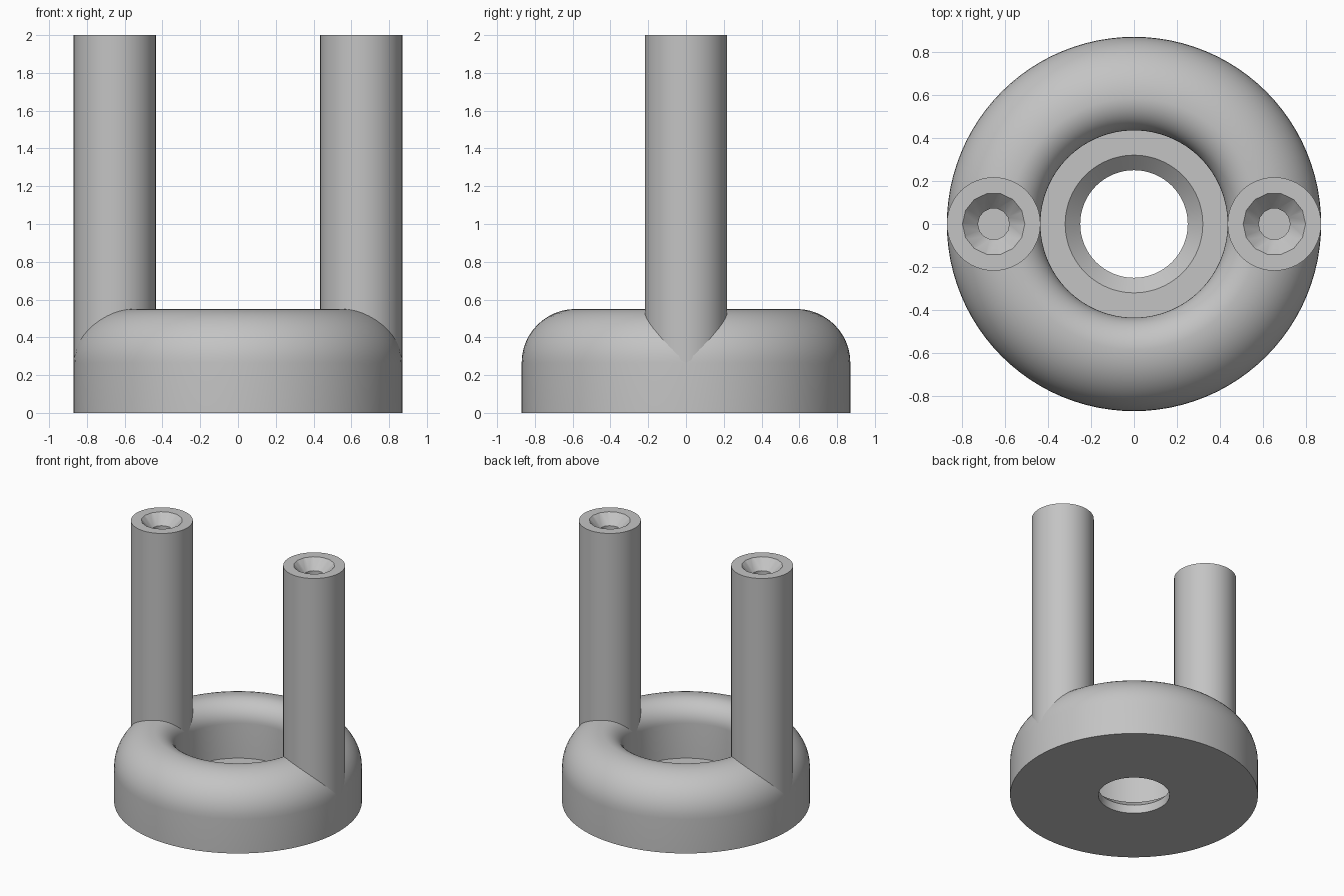
import bpy, bmesh, math

if "Cube" in bpy.data.objects:
    bpy.data.objects.remove(bpy.data.objects["Cube"])

grey = bpy.data.materials.new("plain_grey")
grey.use_nodes = True
colour = (0.55, 0.55, 0.55, 1)
grey.diffuse_color = colour
grey.node_tree.nodes["Principled BSDF"].inputs["Base Color"].default_value = colour


def lathe(name, profile, sides, x=0.0, closed=False):
    """Turn a (radius, height) profile about the vertical axis."""
    bm = bmesh.new()
    verts = [bm.verts.new((r, 0, z)) for r, z in profile]
    edges = [bm.edges.new(pair) for pair in zip(verts, verts[1:])]
    if closed:
        edges.append(bm.edges.new((verts[-1], verts[0])))
    bmesh.ops.spin(bm, geom=verts + edges, cent=(0, 0, 0), axis=(0, 0, 1),
                   angle=2 * math.pi, steps=sides)
    bmesh.ops.remove_doubles(bm, verts=bm.verts, dist=1e-5)
    bmesh.ops.recalc_face_normals(bm, faces=bm.faces)
    mesh = bpy.data.meshes.new(name)
    bm.to_mesh(mesh)
    bm.free()
    mesh.materials.append(grey)
    ob = bpy.data.objects.new(name, mesh)
    ob.location.x = x
    bpy.context.collection.objects.link(ob)
    return ob


def activate(ob):
    bpy.ops.object.select_all(action='DESELECT')
    ob.select_set(True)
    bpy.context.view_layer.objects.active = ob


def smooth(ob):
    activate(ob)
    bpy.ops.object.shade_smooth_by_angle(angle=math.radians(30))


def arc(r, z, radius, start, end, steps=12):
    angles = [math.radians(start + (end - start) * i / steps) for i in range(steps + 1)]
    return [(r + radius * math.cos(a), z + radius * math.sin(a)) for a in angles]


# Ring base: rounded rim, stepped bore and chamfered through hole
OUTER, INNER, TOP = 0.87, 0.435, 0.55
ROUND_OUT, ROUND_IN = 0.285, 0.15
rim = OUTER - ROUND_OUT
profile = [(0.25, 0), (OUTER, 0)]
profile += arc(rim, TOP - ROUND_OUT, ROUND_OUT, 0, 90)
profile += arc(rim, TOP - ROUND_IN, ROUND_IN, 90, 180)
profile += [(INNER, 0.13), (0.32, 0.13), (0.25, 0.065)]
smooth(lathe("ring_base", profile, 96, closed=True))

# Two upright posts with countersunk holes in their tops
POST = (OUTER - INNER) / 2
for side, x in (("left", INNER + POST), ("right", -INNER - POST)):
    post = lathe(side + "_post", [(0, 0.2), (POST, 0.2), (POST, 2), (0, 2)], 48, x)
    cutter = lathe("hole_cutter", [(0, 1.7), (0.073, 1.7), (0.073, 1.925),
                                   (0.145, 2), (0.145, 2.05), (0, 2.05)], 14, x)
    cutter.hide_render = True
    cut = post.modifiers.new("countersink", 'BOOLEAN')
    cut.operation = 'DIFFERENCE'
    cut.solver = 'EXACT'
    cut.object = cutter
    activate(post)
    bpy.ops.object.modifier_apply(modifier=cut.name)
    bpy.data.objects.remove(cutter)
    smooth(post)
